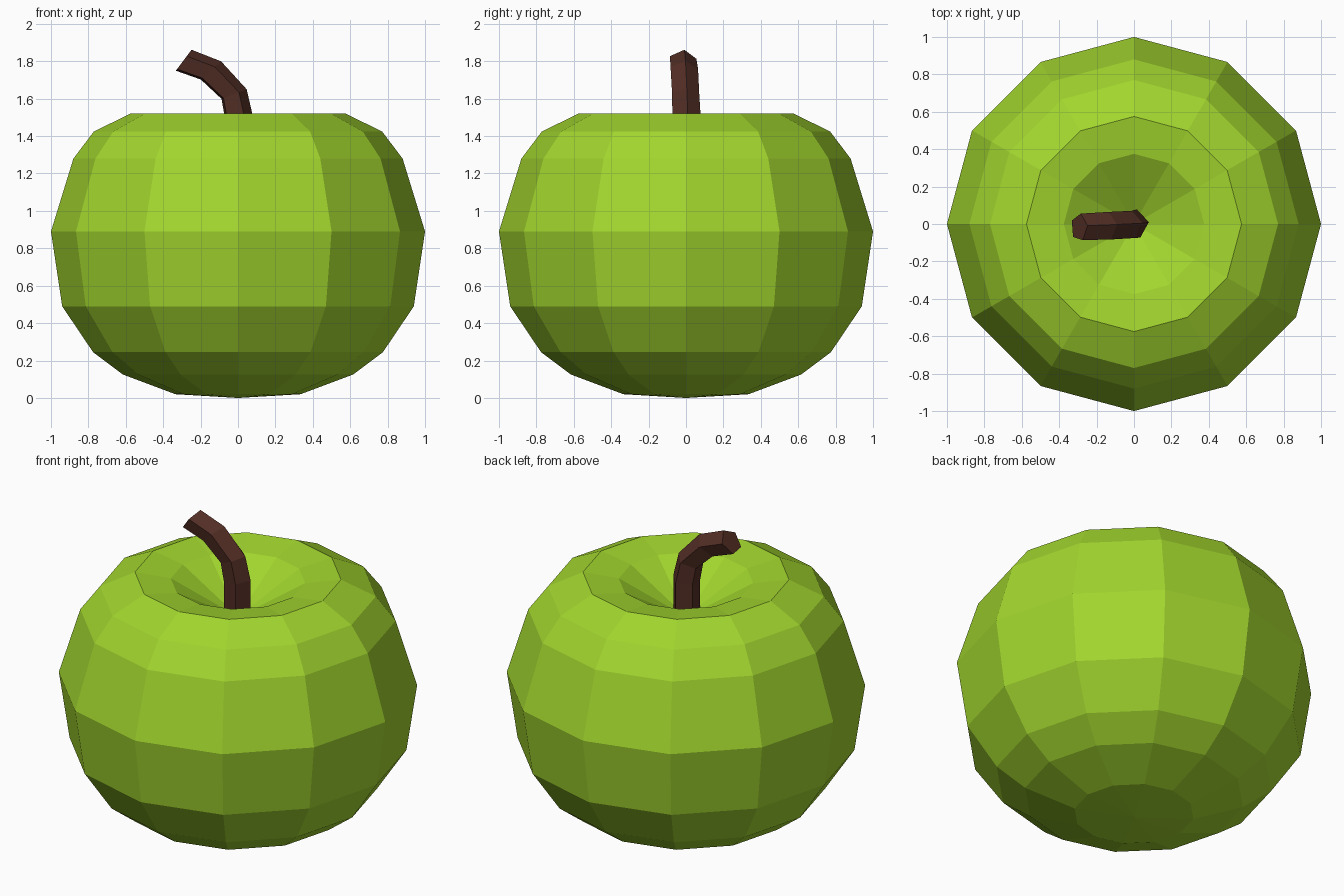
import bpy, bmesh, math
from mathutils import Vector

if "Cube" in bpy.data.objects:
    bpy.data.objects.remove(bpy.data.objects["Cube"])


def material(name, rgb):
    m = bpy.data.materials.new(name)
    m.diffuse_color = (*rgb, 1)
    m.use_nodes = True
    m.node_tree.nodes["Principled BSDF"].inputs["Base Color"].default_value = m.diffuse_color
    return m


def skin(name, rings, mat, cap_start=None, cap_end=None):
    """Join rings of points with quads; close ends with a fan to a point, or a flat face."""
    bm = bmesh.new()
    loops = [[bm.verts.new(p) for p in ring] for ring in rings]
    n = len(loops[0])
    for a, b in zip(loops, loops[1:]):
        for i in range(n):
            j = (i + 1) % n
            bm.faces.new((a[i], a[j], b[j], b[i]))
    for loop, tip in ((loops[0], cap_start), (loops[-1], cap_end)):
        if tip is None:
            bm.faces.new(loop)
        else:
            v = bm.verts.new(tip)
            for i in range(n):
                bm.faces.new((loop[i], loop[(i + 1) % n], v))
    bmesh.ops.recalc_face_normals(bm, faces=bm.faces)
    me = bpy.data.meshes.new(name)
    bm.to_mesh(me)
    bm.free()
    me.materials.append(mat)
    ob = bpy.data.objects.new(name, me)
    bpy.context.collection.objects.link(ob)
    return ob


green = material("apple green", (0.36, 0.67, 0.027))
brown = material("stem brown", (0.084, 0.027, 0.018))

# Apple body: 12-sided lathe, with a dimple at the top
profile = [(0.335, 0.02), (0.615, 0.125), (0.775, 0.245), (0.94, 0.49), (1.0, 0.89),
           (0.88, 1.28), (0.77, 1.425), (0.575, 1.52), (0.375, 1.49)]
rings = [[(r * math.cos(i * math.pi / 6), r * math.sin(i * math.pi / 6), z)
          for i in range(12)] for r, z in profile]
skin("apple_body", rings, green, (0, 0, 0.0), (0, 0, 1.27))

# Stem: bent five-sided tube; each station is x, y, z, tilt in degrees, radius
path = [(0.0, 0.0, 1.24, 0, 0.08), (0.0, 0.0, 1.50, 6, 0.08),
        (-0.025, -0.005, 1.623, 21, 0.077), (-0.148, -0.012, 1.748, 42, 0.078),
        (-0.293, -0.018, 1.802, 53, 0.075)]
stem = []
for x, y, z, tilt, r in path:
    t = math.radians(tilt)
    out = Vector((math.cos(t), 0, math.sin(t)))
    ring = []
    for k in range(5):
        a = math.radians(7 + 72 * k)
        ring.append(Vector((x, y, z)) + out * r * math.cos(a) + Vector((0, r * math.sin(a), 0)))
    stem.append(ring)
skin("stem", stem, brown)
